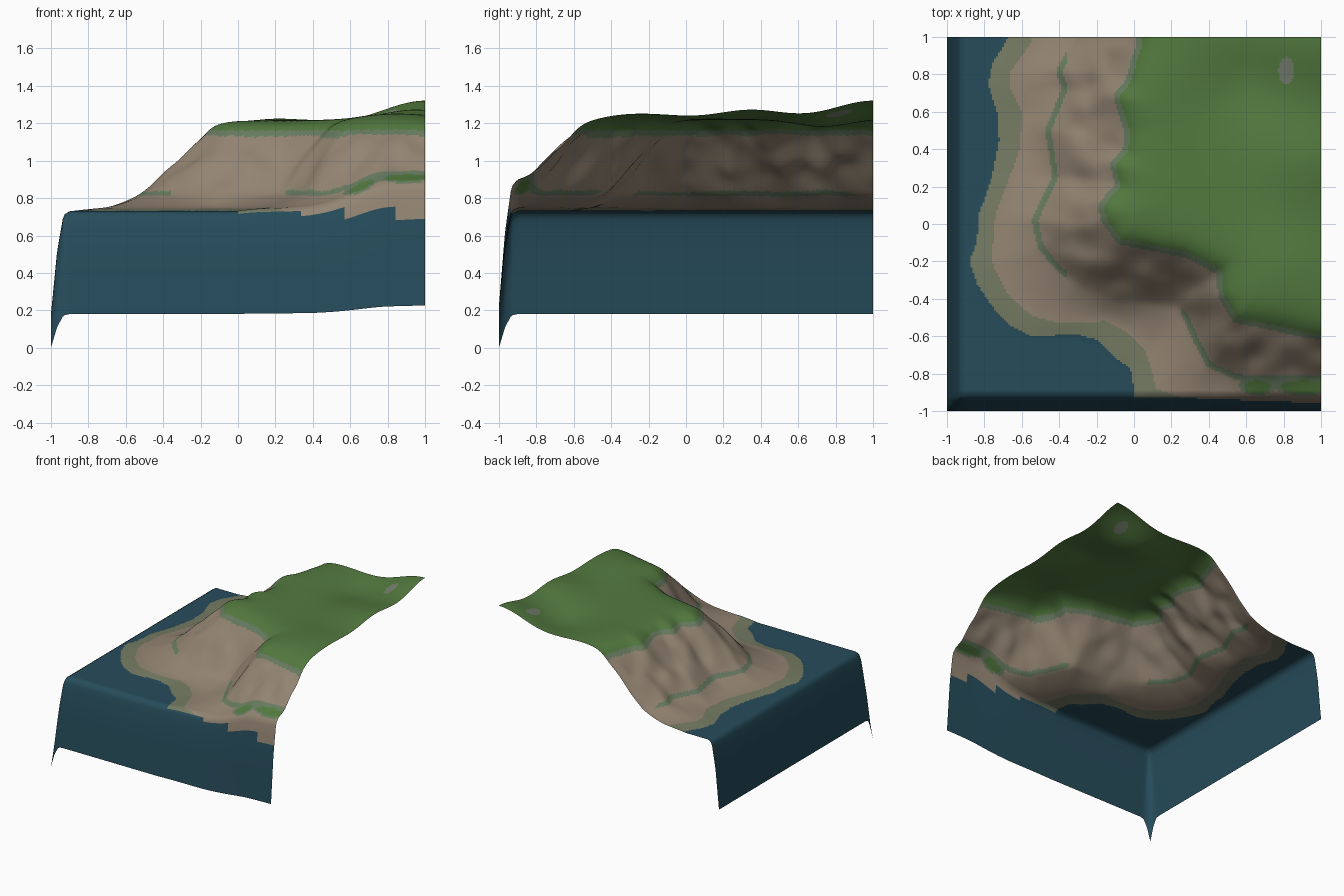
import bpy, bmesh, math
from mathutils import noise, Vector

if "Cube" in bpy.data.objects:
    bpy.data.objects.remove(bpy.data.objects["Cube"])

N = 190          # grid cells per side
OFF = 0.0873     # lowers the surface so its lowest corner stands on z = 0


def srgb(r, g, b):
    f = lambda c: c / 12.92 if c <= 0.04045 else ((c + 0.055) / 1.055) ** 2.4
    return (f(r / 255), f(g / 255), f(b / 255), 1)


COLOURS = [("sea", (38, 76, 91)), ("wet_sand", (118, 124, 100)), ("rock", (148, 133, 115)),
           ("scrub", (104, 124, 97)), ("grass", (83, 122, 63)), ("stone", (118, 128, 110))]
SEA, SAND, ROCK, SCRUB, GRASS, STONE = range(6)

# Plan contours, each running from the back edge to the right or front edge
SHORE = [(-.65, 1.1), (-.68, .98), (-.76, .85), (-.78, .75), (-.73, .6), (-.72, .45), (-.76, .25),
         (-.83, .05), (-.84, -.1), (-.88, -.2), (-.84, -.32), (-.75, -.45), (-.65, -.55),
         (-.55, -.6), (-.3, -.59), (-.2, -.62), (-.12, -.7), (-.02, -.77), (0, -.88), (0, -1.1)]
BEACH = [(-.5, 1.1), (-.56, .95), (-.66, .82), (-.66, .72), (-.6, .6), (-.61, .4), (-.74, .05),
         (-.76, -.2), (-.68, -.37), (-.55, -.49), (-.4, -.53), (-.15, -.52), (-.05, -.57),
         (.06, -.68), (.1, -.8), (.12, -.88), (.35, -.96), (.4, -1.1)]
FOOT = [(-.28, 1.1), (-.31, .97), (-.4, .82), (-.37, .72), (-.46, .5), (-.42, .25), (-.47, .15),
        (-.53, .02), (-.5, -.12), (-.42, -.22), (-.3, -.32), (-.1, -.4), (.1, -.42), (.22, -.43),
        (.28, -.5), (.33, -.62), (.4, -.75), (.55, -.82), (.8, -.83), (1.1, -.82)]
BRINK = [(.06, 1.1), (.04, .95), (-.02, .75), (-.08, .68), (-.02, .5), (-.03, .38), (-.1, .32),
         (-.07, .2), (-.16, .1), (-.15, .03), (-.07, -.08), (.03, -.1), (.28, -.15), (.38, -.2),
         (.47, -.25), (.48, -.38), (.55, -.5), (.65, -.52), (.8, -.55), (.92, -.58), (1.1, -.6)]


def signed_distance(line, x, y):
    """Distance to a contour, positive on its inland side."""
    best = 9.0
    for (ax, ay), (bx, by) in zip(line, line[1:]):
        dx, dy = bx - ax, by - ay
        t = ((x - ax) * dx + (y - ay) * dy) / (dx * dx + dy * dy)
        t = 0 if t < 0 else 1 if t > 1 else t
        d = (ax + t * dx - x) ** 2 + (ay + t * dy - y) ** 2
        if d < best:
            best = d
    inside = False
    poly = line + [(1.5, line[-1][1]), (1.5, 1.5), (line[0][0], 1.5)]
    for (ax, ay), (bx, by) in zip(poly, poly[1:] + poly[:1]):
        if (ay > y) != (by > y) and x < ax + (y - ay) * (bx - ax) / (by - ay):
            inside = not inside
    return math.sqrt(best) if inside else -math.sqrt(best)


def bump(x, y, cx, cy, r):
    return math.exp(-((x - cx) ** 2 + (y - cy) ** 2) / (r * r))


def foot_height(x):
    t = min(max((x - .45) / .35, 0), 1)
    return .82 + .11 * t * t * (3 - 2 * t)


def ground(x, y, d):
    """Height before the outer rim falls away."""
    shore, beach, foot, brink = d
    if brink > 0:      # rolling plateau
        hills = (.105 * bump(x, y, 1, 1, .3) + .055 * bump(x, y, .95, .35, .25)
                 + .035 * bump(x, y, .85, -.25, .3) - .045 * bump(x, y, .6, .75, .22)
                 + .012 * bump(x, y, .2, .85, .25))
        return 1.165 + (.052 + hills) * (1 - math.exp(-brink / .06))
    if foot > 0:       # cliff with gullies
        t = foot / (foot - brink)
        low = foot_height(x)
        rib = noise.noise(Vector((x * 7, y * 7, 2.0))) * .04 * math.sin(math.pi * t)
        return low + (1.165 - low) * t + rib
    if beach > 0:      # beach rising to the cliff foot
        t = beach / (beach - foot)
        return .745 + (foot_height(x) - .745) * t ** 1.6
    if shore > 0:
        return .733 + .012 * shore / (shore - beach)
    return .73


def rim(v):
    """Fall-off factor along the left and front edges."""
    pts = [(-1, .327), (-.967, .74), (-.933, .975), (-.9, 1)]
    for (a, fa), (b, fb) in zip(pts, pts[1:]):
        if v <= b:
            return fa + (fb - fa) * (v - a) / (b - a)
    return 1


def in_oval(x, y, cx, cy, rx, ry):
    return ((x - cx) / rx) ** 2 + ((y - cy) / ry) ** 2 < 1


def colour(x, y, z, d):
    shore, beach, foot, brink = d
    if z < .718 or shore < 0:
        return SEA
    if in_oval(x, y, .815, .82, .042, .07):
        return STONE
    if brink > 0:
        return GRASS
    if brink > -.03:
        return SCRUB
    if beach < 0:
        return SAND
    for cx, rx in ((.66, .07), (.91, .13)):     # grassy ledge
        if in_oval(x, y, cx, -.87, rx, .034):
            return GRASS
        if in_oval(x, y, cx, -.865, rx + .03, .05):
            return SCRUB
    if abs(foot) < .016 and (x < -.36 or x > .25):
        return SCRUB
    return ROCK


# Sample the ground on a grid
axis = [-1 + 2 * i / N for i in range(N + 1)]
dist = [[tuple(signed_distance(c, x, y) for c in (SHORE, BEACH, FOOT, BRINK)) for x in axis]
        for y in axis]
height = [[ground(x, y, dist[j][i]) for i, x in enumerate(axis)] for j, y in enumerate(axis)]


def blur(rows):
    return [[(r[max(i - 1, 0)] + 2 * r[i] + r[min(i + 1, N)]) / 4 for i in range(N + 1)]
            for r in rows]


# Soften the contour creases in both directions
for _ in range(5):
    height = blur(height)
    height = [list(c) for c in zip(*blur([list(c) for c in zip(*height)]))]

# Build the coastal terrain sheet
bm = bmesh.new()
grid = [[bm.verts.new((x, y, (height[j][i] + OFF) * rim(x) * rim(y) - OFF))
         for i, x in enumerate(axis)] for j, y in enumerate(axis)]
for j in range(N):
    for i in range(N):
        f = bm.faces.new((grid[j][i], grid[j][i + 1], grid[j + 1][i + 1], grid[j + 1][i]))
        c = f.calc_center_median()
        d = [(p + q) / 2 for p, q in zip(dist[j][i], dist[j + 1][i + 1])]
        f.material_index = colour(c.x, c.y, c.z, d)
        f.smooth = True
mesh = bpy.data.meshes.new("coastal_terrain")
bm.to_mesh(mesh)
bm.free()
for name, rgb in COLOURS:
    mat = bpy.data.materials.new(name)
    mat.diffuse_color = srgb(*rgb)
    mat.use_nodes = True
    mat.node_tree.nodes["Principled BSDF"].inputs["Base Color"].default_value = mat.diffuse_color
    mesh.materials.append(mat)
bpy.context.collection.objects.link(bpy.data.objects.new("coastal_terrain", mesh))
